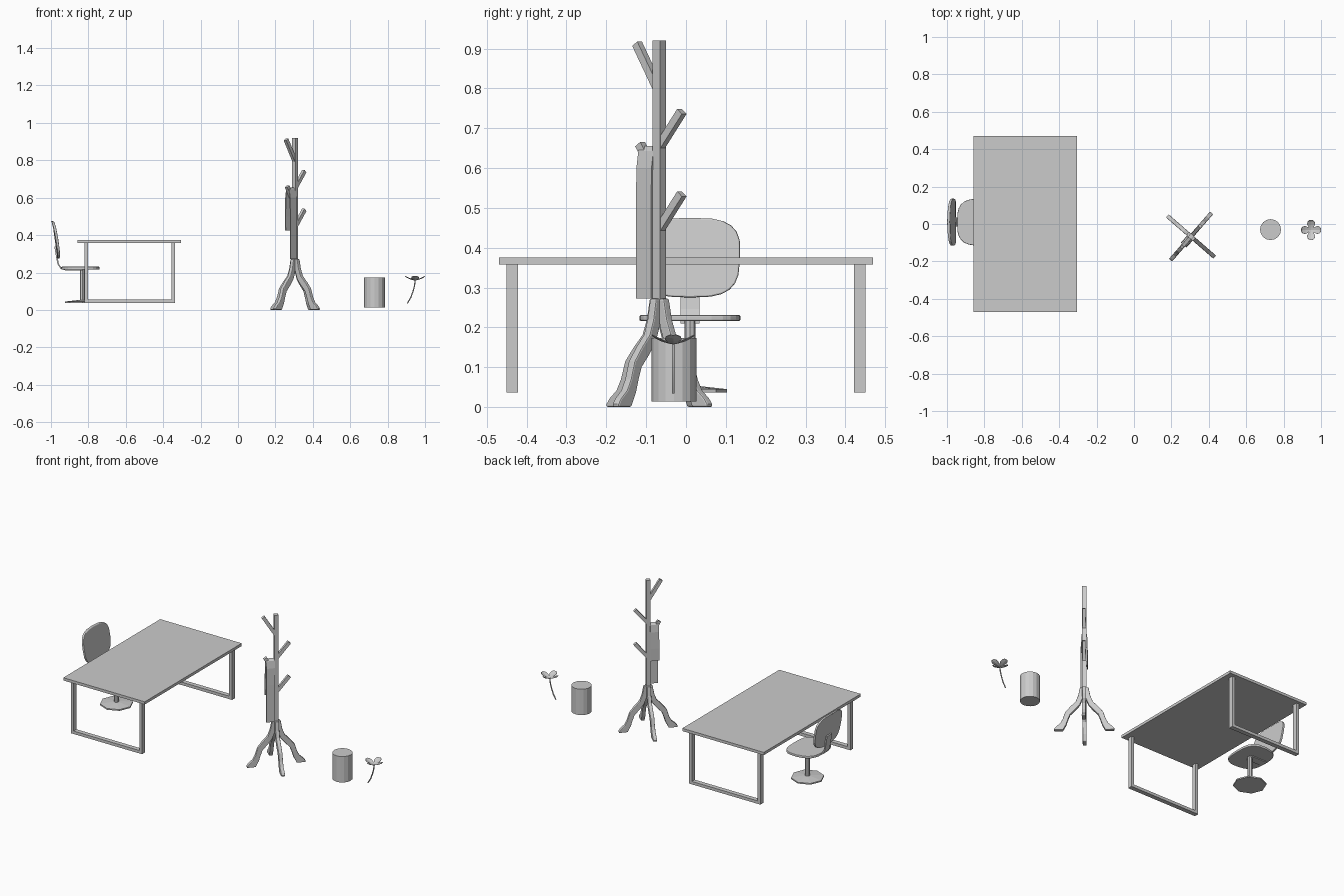
import bpy, bmesh
from math import sin, cos, pi, radians, hypot, copysign

if "Cube" in bpy.data.objects:
    bpy.data.objects.remove(bpy.data.objects["Cube"])


def build(name, verts, faces):
    me = bpy.data.meshes.new(name)
    me.from_pydata(verts, [], faces)
    bm = bmesh.new()
    bm.from_mesh(me)
    bmesh.ops.recalc_face_normals(bm, faces=bm.faces)
    bm.to_mesh(me)
    bm.free()
    ob = bpy.data.objects.new(name, me)
    bpy.context.collection.objects.link(ob)
    return ob


def prism(name, pts, a, b, place):
    """Extrude a 2D outline from depth a to b; place maps (u, v, w) to 3D."""
    n = len(pts)
    verts = [place(u, v, w) for w in (a, b) for u, v in pts]
    faces = [list(range(n)), list(range(n, 2 * n))]
    faces += [[i, (i + 1) % n, n + (i + 1) % n, n + i] for i in range(n)]
    return build(name, verts, faces)


def box(name, x0, x1, y0, y1, z0, z1):
    return prism(name, [(x0, y0), (x1, y0), (x1, y1), (x0, y1)], z0, z1,
                 lambda u, v, w: (u, v, w))


def cylinder(name, x, y, r, z0, z1, sides):
    bpy.ops.mesh.primitive_cylinder_add(vertices=sides, radius=r, depth=z1 - z0,
                                        location=(x, y, (z0 + z1) / 2))
    bpy.context.object.name = name
    return bpy.context.object


def rounded(a, b, n=24, power=3.2):
    """Superellipse outline with half sizes a, b."""
    f = lambda t: copysign(abs(t) ** (2 / power), t)
    return [(a * f(cos(2 * pi * i / n)), b * f(sin(2 * pi * i / n))) for i in range(n)]


def ribbon(path, t):
    """Outline of constant thickness t around an open 2D path."""
    left, right = [], []
    for i, (u, v) in enumerate(path):
        p, q = path[max(i - 1, 0)], path[min(i + 1, len(path) - 1)]
        du, dv = q[0] - p[0], q[1] - p[1]
        k = t / 2 / hypot(du, dv)
        left.append((u - dv * k, v + du * k))
        right.append((u + dv * k, v - du * k))
    return left + right[::-1]


def bevel(ob, width):
    m = ob.modifiers.new("bevel", 'BEVEL')
    m.width, m.segments, m.limit_method = width, 2, 'ANGLE'
    m.angle_limit = radians(50)


# Desk: top and two closed leg frames
box("desk_top", -0.857, -0.304, -0.47, 0.47, 0.358, 0.375)
for side, y in (("front", -0.436), ("back", 0.436)):
    y0, y1 = y - 0.014, y + 0.014
    for end, x in (("left", -0.82), ("right", -0.355)):
        box(f"desk_{side}_{end}_leg", x, x + 0.019, y0, y1, 0.037, 0.358)
    box(f"desk_{side}_foot_bar", -0.801, -0.355, y0, y1, 0.037, 0.055)

# Chair: tilted backrest, tapered seat, strap, post and octagonal base
CY = 0.01
bevel(prism("chair_backrest", rounded(0.126, 0.1), -0.007, 0.007,
            lambda u, v, w: (-0.977 - 0.16 * v + w + 0.6 * u * u,
                             CY + u * (1 + 0.3 * v), 0.375 + v)), 0.004)
bevel(prism("chair_seat", rounded(0.103, 0.127), 0.216, 0.231,
            lambda u, v, w: (-0.843 + u, CY + v * (1 - max(0, -u) * 1.0), w)), 0.004)
prism("chair_strap", ribbon([(-0.978, 0.34), (-0.969, 0.285), (-0.961, 0.245),
                             (-0.947, 0.224), (-0.92, 0.215), (-0.83, 0.214)], 0.008),
      CY - 0.024, CY + 0.024, lambda u, v, w: (u, w, v))
cylinder("chair_post", -0.832, CY, 0.014, 0.045, 0.218, 8)
base = cylinder("chair_base", -0.832, CY, 0.093, 0.037, 0.052, 8)
for v in base.data.vertices:
    if v.co.z < 0:
        continue
    v.co.z -= 0.007
bpy.ops.mesh.primitive_cone_add(vertices=8, radius1=0.093, radius2=0.02, depth=0.008,
                                location=(-0.832, CY, 0.049))
bpy.context.object.name = "chair_base_top"


# Coat rack: everything is placed on the pole axis in turned directions
def around(deg):
    c, s = cos(radians(deg)), sin(radians(deg))
    return lambda r, z, d: (0.305 + r * c - d * s, -0.067 + r * s + d * c, z)


h = 0.012
prism("rack_pole", [(-h, 0.25), (h, 0.25), (h, 0.92), (-h, 0.92)], -h, h, around(49))

leg = [(0.024, 0.272), (0.034, 0.22), (0.048, 0.182), (0.078, 0.15), (0.106, 0.115),
       (0.12, 0.07), (0.135, 0.042), (0.158, 0.022), (0.168, 0.008), (0.168, 0),
       (0.118, 0), (0.1, 0.035), (0.09, 0.068), (0.078, 0.1), (0.05, 0.13),
       (0.024, 0.162), (0.01, 0.2), (0, 0.272)]
for i in range(4):
    bevel(prism(f"rack_leg_{i + 1}", leg, -0.011, 0.011, around(49 + 90 * i)), 0.004)

branches = [(229, 0.793, 0.074, 0.912), (49, 0.652, 0.075, 0.742),
            (49, 0.445, 0.075, 0.535), (229, 0.56, 0.064, 0.66)]
for i, (deg, z0, r, z1) in enumerate(branches):
    prism(f"rack_branch_{i + 1}", ribbon([(0, z0), (r, z1)], 0.02), -0.009, 0.009,
          around(deg))

# Scarf folded over the lowest front branch, long on one side
put = around(229)
scarf = ribbon([(0.018, 0.272), (0.018, 0.5), (0.016, 0.6), (0.009, 0.642), (0, 0.653),
                (-0.009, 0.642), (-0.015, 0.6), (-0.017, 0.5), (-0.016, 0.425)], 0.005)
prism("scarf", scarf, 0.01, 0.06, lambda u, v, w: put(w, v, u))

# Bin
cylinder("bin", 0.73, -0.03, 0.056, 0.014, 0.173, 16)

# Flower: curved stem and four cupped petals
FX, FY, FZ = 0.947, -0.032, 0.158
cu = bpy.data.curves.new("flower_stem", 'CURVE')
cu.dimensions, cu.bevel_depth, cu.bevel_resolution, cu.use_fill_caps = '3D', 0.0035, 1, True
sp = cu.splines.new('POLY')
stem = [(0.905, 0.035), (0.923, 0.065), (0.936, 0.1), (0.944, 0.13), (FX, FZ)]
sp.points.add(len(stem) - 1)
for p, (x, z) in zip(sp.points, stem):
    p.co = (x, FY, z, 1)
bpy.context.collection.objects.link(bpy.data.objects.new("flower_stem", cu))

rows = [(0.0, 0.003, 0.0), (0.014, 0.013, 0.003), (0.03, 0.021, 0.008),
        (0.044, 0.019, 0.015), (0.053, 0.008, 0.022)]
for i in range(4):
    c, s = cos(i * pi / 2), sin(i * pi / 2)
    verts = []
    for r, w, z in rows:
        for k in (-1, 0, 1):
            verts.append((FX + r * c - k * w * s, FY + r * s + k * w * c,
                          FZ + z + abs(k) * w * 0.2))
    faces = [[3 * a + b, 3 * a + b + 1, 3 * a + b + 4, 3 * a + b + 3]
             for a in range(len(rows) - 1) for b in range(2)]
    petal = build(f"flower_petal_{i + 1}", verts, faces)
    m = petal.modifiers.new("thickness", 'SOLIDIFY')
    m.thickness, m.offset = 0.002, 0
